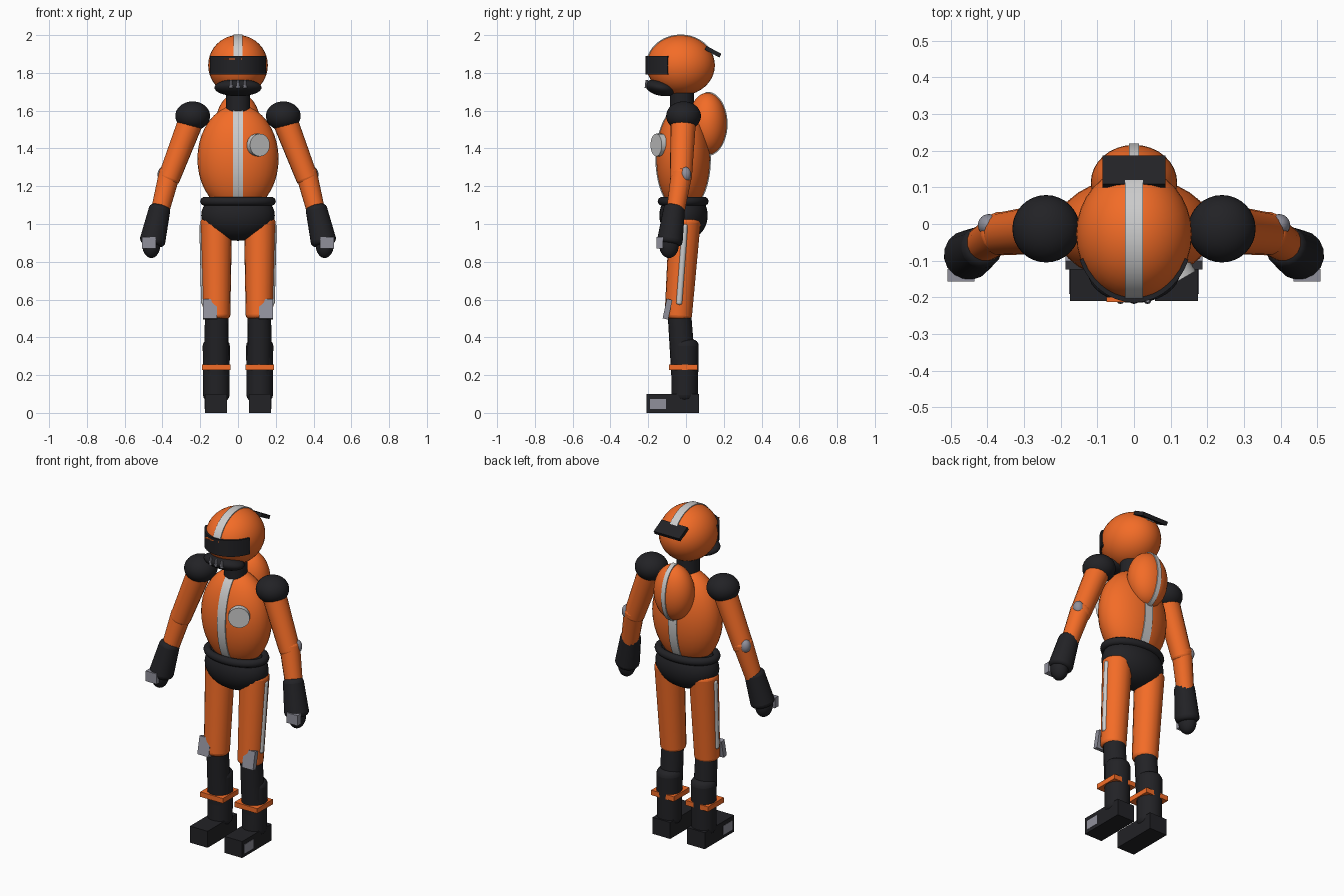
import bpy, bmesh, math
from mathutils import Vector, Matrix, Euler

if "Cube" in bpy.data.objects:
    bpy.data.objects.remove(bpy.data.objects["Cube"])


def material(name, rgb):
    m = bpy.data.materials.new(name)
    m.diffuse_color = (*rgb, 1)
    m.use_nodes = True
    m.node_tree.nodes["Principled BSDF"].inputs["Base Color"].default_value = m.diffuse_color
    return m


ORANGE = material("orange", (0.9, 0.15, 0.02))
BLACK = material("black", (0.016, 0.016, 0.019))
WHITE = material("white", (0.75, 0.75, 0.75))
GREY = material("grey", (0.28, 0.28, 0.33))


def finish(name, bm, mat, smooth=None, bevel=0):
    bmesh.ops.recalc_face_normals(bm, faces=bm.faces[:])
    me = bpy.data.meshes.new(name)
    bm.to_mesh(me)
    bm.free()
    me.materials.append(mat)
    ob = bpy.data.objects.new(name, me)
    bpy.context.collection.objects.link(ob)
    if bevel:
        mod = ob.modifiers.new("round", 'BEVEL')
        mod.width, mod.segments = bevel, 4
        mod.limit_method, mod.angle_limit = 'ANGLE', math.radians(45)
    if smooth:
        bpy.ops.object.select_all(action='DESELECT')
        ob.select_set(True)
        bpy.context.view_layer.objects.active = ob
        bpy.ops.object.shade_smooth_by_angle(angle=math.radians(smooth))
    return ob


def place(loc, size, rot):
    r = Euler([math.radians(a) for a in rot]).to_matrix().to_4x4()
    return Matrix.Translation(loc) @ r @ Matrix.Diagonal((*size, 1))


def ball(name, mat, loc, radii, rot=(0, 0, 0)):
    bm = bmesh.new()
    bmesh.ops.create_uvsphere(bm, u_segments=32, v_segments=20, radius=1,
                              matrix=place(loc, radii, rot))
    return finish(name, bm, mat, 40)


def box(name, mat, loc, size, rot=(0, 0, 0)):
    bm = bmesh.new()
    bmesh.ops.create_cube(bm, size=1, matrix=place(loc, size, rot))
    return finish(name, bm, mat)


def limb(name, mat, a, b, ra, rb, bevel=0, segs=16):
    """Tapered cylinder from point a to point b."""
    a, b = Vector(a), Vector(b)
    d = b - a
    m = Matrix.Translation((a + b) / 2) @ d.to_track_quat('Z', 'Y').to_matrix().to_4x4()
    bm = bmesh.new()
    bmesh.ops.create_cone(bm, cap_ends=True, segments=segs, radius1=ra,
                          radius2=rb, depth=d.length, matrix=m)
    return finish(name, bm, mat, 30, bevel)


def band(name, mat, point, half, a0, a1, steps=40):
    """Curved strip; point(angle, scale, side offset) gives the section."""
    bm = bmesh.new()
    rows = []
    for i in range(steps + 1):
        t = math.radians(a0 + (a1 - a0) * i / steps)
        rows.append([bm.verts.new(point(t, k, w)) for k, w in
                     ((0.93, -half), (1, -half), (1, half), (0.93, half))])
    for p, q in zip(rows, rows[1:]):
        for j in range(4):
            bm.faces.new((p[j], p[(j + 1) % 4], q[(j + 1) % 4], q[j]))
    bm.faces.new(rows[0])
    bm.faces.new(rows[-1][::-1])
    return finish(name, bm, mat, 35)


def stripe(name, mat, cy, cz, ry, rz, half, a0, a1):
    """Strip in the centre plane; angle 0 is the front, 90 the top."""
    return band(name, mat, lambda t, k, w: (
        w, cy - ry * k * math.cos(t), cz + rz * k * math.sin(t)), half, a0, a1)


# Helmet
ball("helmet", ORANGE, (0, -0.028, 1.84), (0.158, 0.181, 0.16))
stripe("helmet_stripe", WHITE, -0.028, 1.84, 0.184, 0.163, 0.024, 17, 160)
band("visor", BLACK, lambda t, k, w: (
    0.160 * k * math.sin(t), -0.028 - 0.186 * k * math.cos(t), 1.84 + w),
    0.049, -68, 68)
box("visor_glint", ORANGE, (-0.027, -0.206, 1.873), (0.095, 0.014, 0.006))
ball("chin_guard", BLACK, (0, -0.133, 1.722), (0.125, 0.084, 0.043), (-12, 0, 0))
for x in (-0.037, 0, 0.037):
    limb("chin_vent", GREY, (x, -0.208, 1.72), (x, -0.208, 1.763), 0.011, 0.006, segs=8)
box("helmet_spoiler", BLACK, (0, 0.143, 1.912), (0.172, 0.088, 0.022), (-28, 0, 0))
limb("neck", BLACK, (0, -0.022, 1.56), (0, -0.022, 1.72), 0.064, 0.064, segs=24)

# Torso
ball("torso", ORANGE, (0, -0.015, 1.345), (0.215, 0.143, 0.285))
stripe("torso_stripe", WHITE, -0.015, 1.345, 0.147, 0.288, 0.027, -60, 240)
limb("chest_badge", WHITE, (0.099, -0.128, 1.418), (0.116, -0.158, 1.418),
     0.06, 0.06, segs=24)
ball("back_hump", ORANGE, (0, 0.113, 1.53), (0.118, 0.103, 0.165))
stripe("hump_stripe", WHITE, 0.113, 1.53, 0.107, 0.17, 0.013, 85, 275)

# Belt: circular section swept round an ellipse
bm = bmesh.new()
rings = []
for i in range(40):
    t = math.tau * i / 40
    rings.append([])
    for j in range(10):
        s = math.tau * j / 10
        c = 0.022 * math.cos(s)
        rings[-1].append(bm.verts.new(((0.178 + c) * math.cos(t),
                                       -0.015 + (0.113 + c) * math.sin(t),
                                       1.12 + 0.023 * math.sin(s))))
for i in range(40):
    p, q = rings[i], rings[(i + 1) % 40]
    for j in range(10):
        k = (j + 1) % 10
        bm.faces.new((p[j], p[k], q[k], q[j]))
finish("belt", bm, BLACK, 60)
ball("pelvis", BLACK, (0, -0.013, 1.045), (0.195, 0.128, 0.134))

# Limbs, both sides
for s, side in ((-1, "right"), (1, "left")):
    def n(part):
        return side + "_" + part

    # Arm
    ball(n("shoulder"), BLACK, (s * 0.24, -0.013, 1.572), (0.092, 0.092, 0.077))
    limb(n("upper_arm"), ORANGE, (s * 0.24, -0.013, 1.57), (s * 0.372, -0.028, 1.225),
         0.068, 0.058, 0.02)
    limb(n("forearm"), ORANGE, (s * 0.358, -0.02, 1.285), (s * 0.42, -0.06, 1.04),
         0.058, 0.048, 0.02)
    ball(n("elbow_cap"), GREY, (s * 0.396, -0.003, 1.262), (0.03, 0.03, 0.04))
    limb(n("glove_cuff"), BLACK, (s * 0.41, -0.06, 1.1), (s * 0.457, -0.088, 0.89),
         0.056, 0.07, 0.025)
    ball(n("hand"), BLACK, (s * 0.459, -0.09, 0.89), (0.048, 0.052, 0.07))
    box(n("knuckle_plate"), GREY, (s * 0.472, -0.14, 0.9), (0.074, 0.034, 0.062))

    # Leg
    limb(n("thigh"), ORANGE, (s * 0.115, -0.005, 1.03), (s * 0.113, -0.042, 0.497),
         0.084, 0.072, 0.02)
    limb(n("thigh_stripe"), WHITE, (s * 0.188, -0.005, 1.0), (s * 0.178, -0.037, 0.572),
         0.017, 0.017, 0.012)
    box(n("knee_pad"), GREY, (s * 0.149, -0.098, 0.549), (0.075, 0.03, 0.106), (-12, 0, 0))
    limb(n("shin"), BLACK, (s * 0.113, -0.036, 0.54), (s * 0.114, -0.012, 0.2),
         0.062, 0.066)
    limb(n("calf"), BLACK, (s * 0.115, -0.004, 0.39), (s * 0.115, -0.008, 0.06),
         0.072, 0.07, 0.035)
    box(n("ankle_band"), ORANGE, (s * 0.115, -0.014, 0.242), (0.152, 0.15, 0.03))
    box(n("boot"), BLACK, (s * 0.116, -0.07, 0.05), (0.118, 0.28, 0.1))
    box(n("boot_patch"), GREY, (s * 0.174, -0.148, 0.047), (0.006, 0.085, 0.055))
